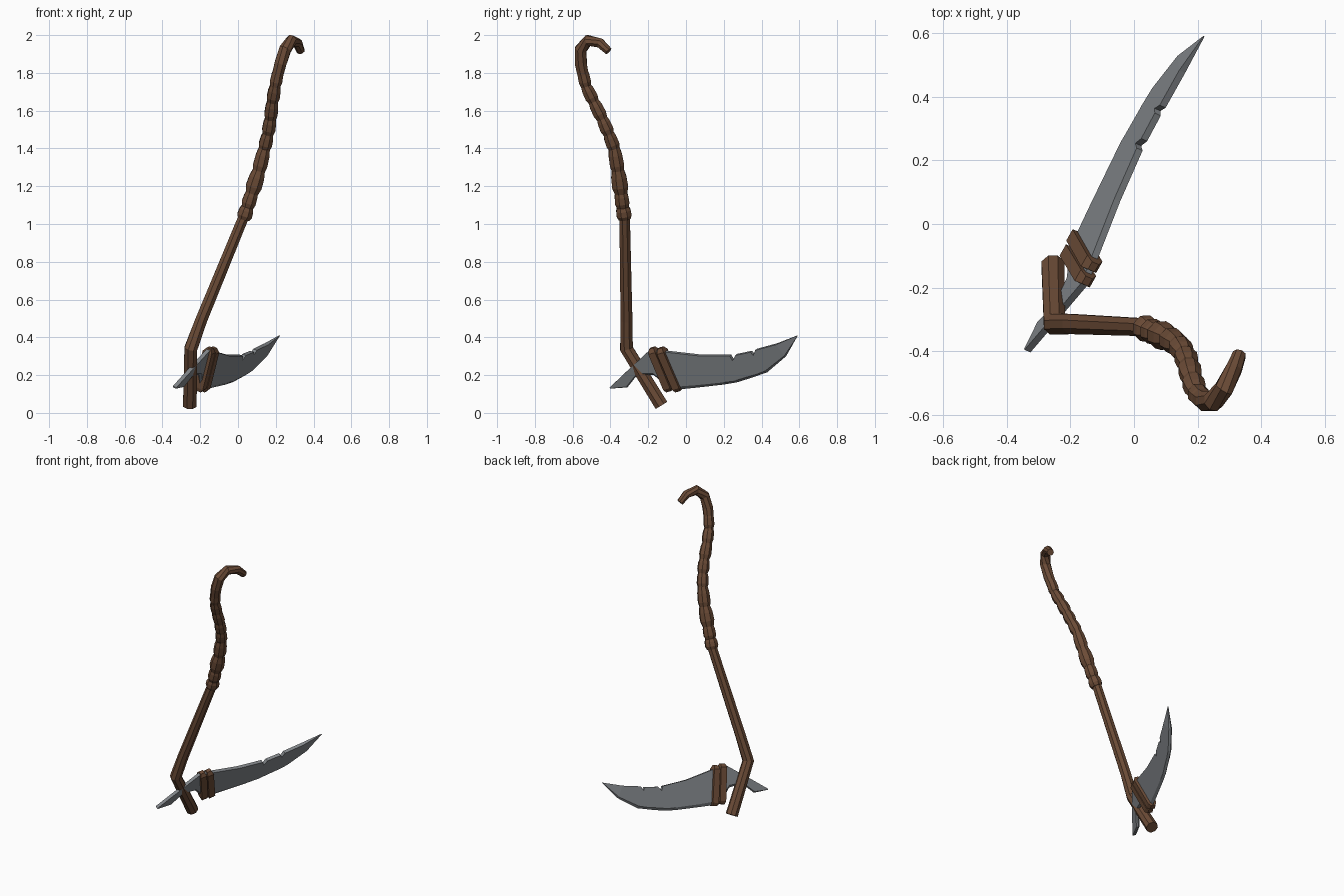
import bpy, bmesh, math
from mathutils import Vector

cube = bpy.data.objects.get("Cube")
if cube:
    bpy.data.objects.remove(cube)


def material(name, color):
    m = bpy.data.materials.new(name)
    m.use_nodes = True
    m.diffuse_color = (*color, 1)
    bsdf = m.node_tree.nodes["Principled BSDF"]
    bsdf.inputs["Base Color"].default_value = (*color, 1)
    bsdf.inputs["Roughness"].default_value = 0.8
    return m


WOOD = material("brown wood", (0.15, 0.072, 0.038))
STEEL = material("grey steel", (0.22, 0.235, 0.25))


def loft(name, rings, mat):
    """Skin a list of equal-length rings and cap both ends."""
    bm = bmesh.new()
    loops = [[bm.verts.new(p) for p in ring] for ring in rings]
    n = len(loops[0])
    for a, b in zip(loops, loops[1:]):
        for i in range(n):
            j = (i + 1) % n
            bm.faces.new((a[i], a[j], b[j], b[i]))
    bm.faces.new(loops[0][::-1])
    bm.faces.new(loops[-1])
    bmesh.ops.recalc_face_normals(bm, faces=bm.faces)
    mesh = bpy.data.meshes.new(name)
    bm.to_mesh(mesh)
    bm.free()
    mesh.materials.append(mat)
    obj = bpy.data.objects.new(name, mesh)
    bpy.context.collection.objects.link(obj)
    return obj


def tube(name, path, radii, sides=8):
    """Faceted tube along a path with a radius at each point."""
    pts = [Vector(p) for p in path]
    rings = []
    for i, (p, r) in enumerate(zip(pts, radii)):
        before = (p - pts[i - 1]).normalized() if i else Vector()
        after = (pts[i + 1] - p).normalized() if i + 1 < len(pts) else Vector()
        t = (before + after).normalized()
        u = Vector((1, 0, 0))
        u = (u - t * u.dot(t)).normalized()
        v = t.cross(u)
        rings.append([p + r * (u * math.cos(a) + v * math.sin(a))
                      for a in (math.tau * (k + 0.5) / sides for k in range(sides))])
    return loft(name, rings, WOOD)


# Lower shaft with its bent foot
tube("shaft", [(-.255, -.13, .04), (-.25, -.315, .34), (-.195, -.315, .49),
               (.035, -.325, 1.05)], [.039, .037, .034, .03])

# Knotted grip: a chain of bulging segments
grip = [(.03, -.325, 1.03), (.05, -.335, 1.09), (.075, -.345, 1.17), (.11, -.36, 1.28),
        (.14, -.38, 1.4), (.16, -.41, 1.48), (.172, -.445, 1.56), (.183, -.49, 1.65),
        (.197, -.53, 1.73), (.215, -.55, 1.82)]
bulge = [.043, .041, .046, .041, .038, .038, .038, .037, .035]
for k, r in enumerate(bulge):
    a, b = Vector(grip[k]), Vector(grip[k + 1])
    tube(f"grip_knot_{k + 1}", [a.lerp(b, t) for t in (-.06, .25, .7, 1.06)],
         [r * .78, r, r * .95, r * .74])

# Curled hook at the top
tube("hook", [(.21, -.545, 1.79), (.225, -.557, 1.85), (.25, -.557, 1.925),
              (.283, -.518, 1.972), (.315, -.455, 1.958), (.332, -.41, 1.915)],
     [.032, .034, .034, .031, .027, .022])


# The blade lies in one tilted plane
NORMAL = Vector((1, -.441, -.436)).normalized()


def on_blade(y, z):
    return Vector((-.219 + .441 * y + .436 * z, y, z))


# Spine and cutting edge stations, from tang to tip, with two nicks
stations = [(-.40, .138, -.397, .132), (-.33, .205, -.31, .135), (-.27, .26, -.255, .205),
            (-.19, .335, -.17, .2), (-.1, .325, -.08, .12), (.075, .305, .05, .133),
            (.235, .305, .2, .15), (.25, .28, .26, .16), (.265, .308, .28, .165),
            (.345, .325, .36, .19), (.36, .308, .37, .194), (.37, .335, .43, .215),
            (.48, .365, .53, .3), (.59, .41, .591, .408)]
rings = []
for i, (sy, sz, ey, ez) in enumerate(stations):
    spine, edge = on_blade(sy, sz), on_blade(ey, ez)
    half = NORMAL * (.002 if i == len(stations) - 1 else .011)
    bevel = spine.lerp(edge, .9)
    rings.append([spine + half, bevel + half, edge, bevel - half, spine - half])
loft("blade", rings, STEEL)

# Two slanted bindings around the blade
for k, (top, bottom) in enumerate([((-.18, .345), (-.085, .118)),
                                   ((-.135, .345), (-.037, .118))]):
    a, b = on_blade(*top), on_blade(*bottom)
    across = NORMAL.cross(b - a).normalized()
    rings = []
    for t, width, depth in [(0, .014, .012), (.09, .021, .028),
                            (.92, .021, .028), (1, .016, .016)]:
        c, w, d = a.lerp(b, t), across * width, NORMAL * depth
        rings.append([c + w + d, c + w - d, c - w - d, c - w + d])
    loft(f"binding_{k + 1}", rings, WOOD)
